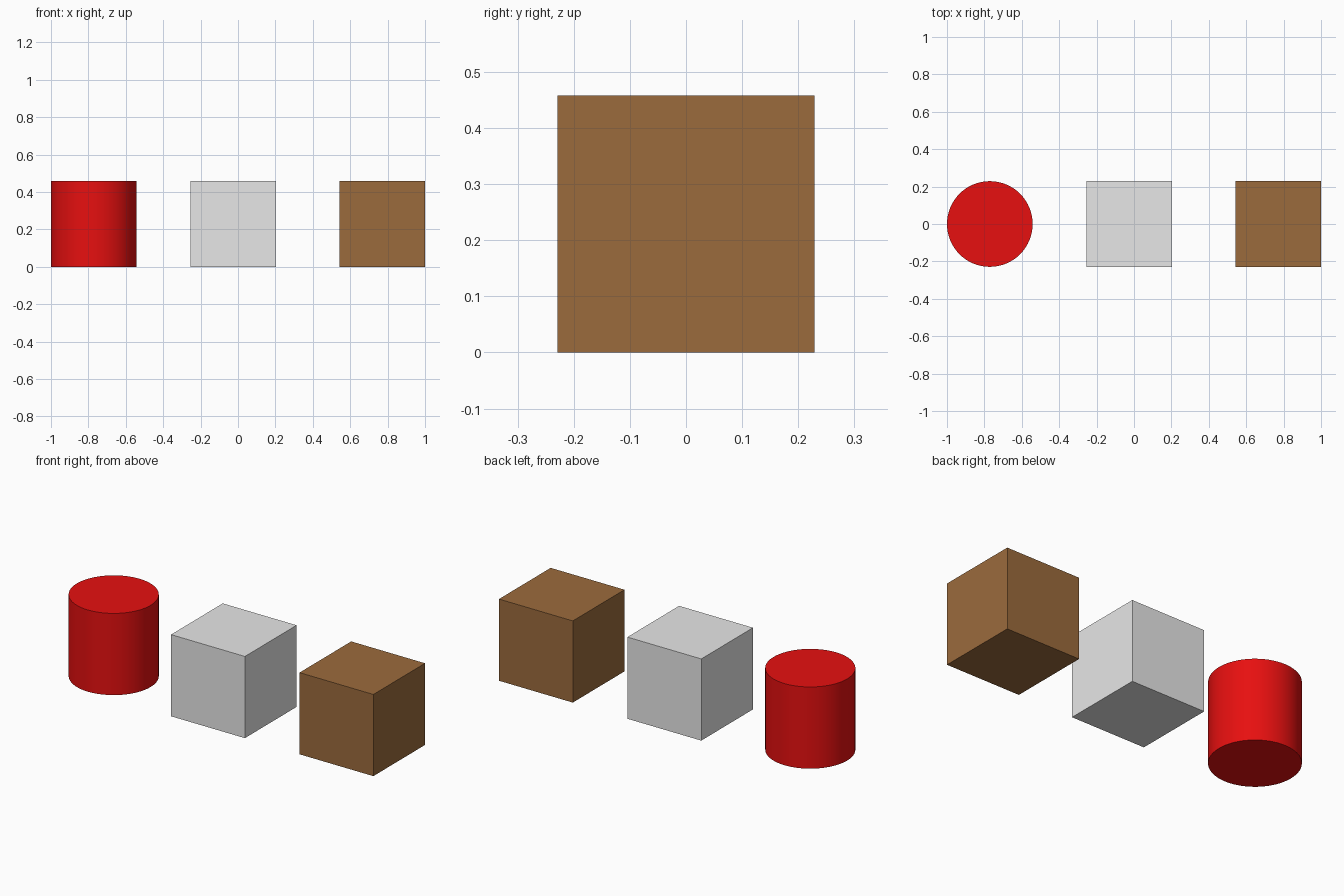
import bpy
import math

if "Cube" in bpy.data.objects:
    bpy.data.objects.remove(bpy.data.objects["Cube"])

SIZE = 0.458  # edge length, diameter and height shared by all three solids


def material(name, colour):
    mat = bpy.data.materials.new(name)
    mat.diffuse_color = (*colour, 1.0)
    mat.use_nodes = True
    mat.node_tree.nodes["Principled BSDF"].inputs["Base Color"].default_value = mat.diffuse_color
    return mat


def finish(name, mat):
    obj = bpy.context.object
    obj.name = name
    obj.data.name = name
    obj.data.materials.append(mat)
    return obj


red = material("red", (0.8, 0.005, 0.005))
light_grey = material("light_grey", (0.8, 0.8, 0.8))
brown = material("brown", (0.33, 0.146, 0.046))

# Smooth-sided red cylinder on the left
bpy.ops.mesh.primitive_cylinder_add(vertices=64, radius=SIZE / 2, depth=SIZE,
                                    location=(-0.771, 0, SIZE / 2))
finish("red_cylinder", red)
bpy.ops.object.shade_smooth_by_angle(angle=math.radians(30))

# Two plain cubes
for name, x, mat in (("grey_cube", -0.026, light_grey), ("brown_cube", 0.771, brown)):
    bpy.ops.mesh.primitive_cube_add(size=SIZE, location=(x, 0, SIZE / 2))
    finish(name, mat)
